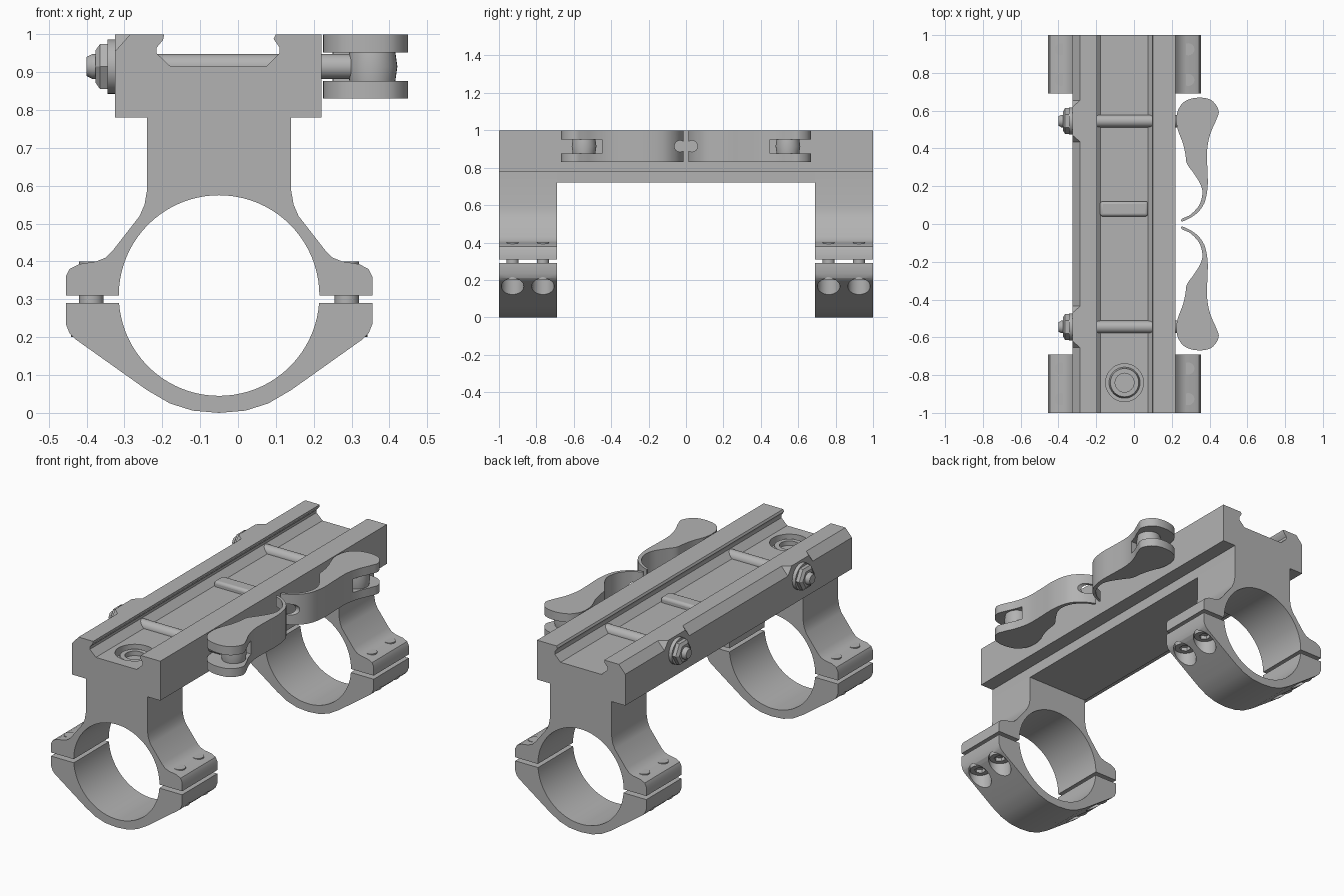
import bpy, bmesh, math
from mathutils import Matrix, Vector

cube = bpy.data.objects.get("Cube")
if cube:
    bpy.data.objects.remove(cube, do_unlink=True)

grey = bpy.data.materials.new("machined_grey")
grey.use_nodes = True
colour = (0.45, 0.45, 0.45, 1)
grey.diffuse_color = colour
grey.node_tree.nodes["Principled BSDF"].inputs["Base Color"].default_value = colour

CX, CZ, BORE = -0.05, 0.31, 0.265   # ring centre and bore radius
BOLT_Z = 0.915


def finish(name, bm):
    bmesh.ops.recalc_face_normals(bm, faces=bm.faces)
    mesh = bpy.data.meshes.new(name)
    bm.to_mesh(mesh)
    bm.free()
    mesh.materials.append(grey)
    obj = bpy.data.objects.new(name, mesh)
    bpy.context.collection.objects.link(obj)
    return obj


def prism(name, profile, lo, hi, axis="Y"):
    """Extrude a flat outline along Y (x, z points) or Z (x, y points)."""
    bm = bmesh.new()
    place = (lambda a, b: (a, lo, b)) if axis == "Y" else (lambda a, b: (a, b, lo))
    face = bm.faces.new([bm.verts.new(place(a, b)) for a, b in profile])
    new = bmesh.ops.extrude_face_region(bm, geom=[face])["geom"]
    step = Vector((0, hi - lo, 0)) if axis == "Y" else Vector((0, 0, hi - lo))
    bmesh.ops.translate(bm, vec=step, verts=[v for v in new if isinstance(v, bmesh.types.BMVert)])
    return finish(name, bm)


def box(name, x, y, z):
    return prism(name, [(x[0], z[0]), (x[1], z[0]), (x[1], z[1]), (x[0], z[1])], *y)


def rod(name, centre, r, lo, hi, axis="Z", sides=32, r2=None):
    """Cylinder or cone from lo to hi along an axis; centre is the other two coordinates."""
    bm = bmesh.new()
    bmesh.ops.create_cone(bm, cap_ends=True, segments=sides, radius1=r,
                          radius2=r if r2 is None else r2, depth=hi - lo)
    mid = (lo + hi) / 2
    if axis == "X":
        m = Matrix.Translation((mid, *centre)) @ Matrix.Rotation(math.pi / 2, 4, "Y")
    else:
        m = Matrix.Translation((*centre, mid))
    bmesh.ops.transform(bm, matrix=m, verts=bm.verts)
    return finish(name, bm)


def cut(obj, *cutters):
    for c in cutters:
        mod = obj.modifiers.new("cut", "BOOLEAN")
        mod.operation, mod.solver, mod.object = "DIFFERENCE", "EXACT", c
        bpy.context.view_layer.objects.active = obj
        bpy.ops.object.modifier_apply(modifier=mod.name)
        bpy.data.objects.remove(c, do_unlink=True)


def spline(pts, steps=5):
    """Closed smooth outline through the points."""
    out, n = [], len(pts)
    for i in range(n):
        p = [Vector(pts[(i + k) % n]) for k in (-1, 0, 1, 2)]
        for s in range(steps):
            t = s / steps
            v = 0.5 * (2 * p[1] + (p[2] - p[0]) * t + (2 * p[0] - 5 * p[1] + 4 * p[2] - p[3]) * t * t
                       + (3 * p[1] - p[0] - 3 * p[2] + p[3]) * t ** 3)
            out.append((v.x, v.y))
    return out


# Rail with dovetail groove
rail = prism("rail", [
    (-0.325, 0.78), (0.22, 0.78), (0.22, 1), (0.1, 1), (0.094, 0.988), (0.11, 0.965), (0.11, 0.95),
    (0.075, 0.915), (-0.178, 0.915), (-0.215, 0.95), (-0.215, 0.965), (-0.198, 0.985), (-0.195, 1),
    (-0.285, 1), (-0.325, 0.955)], -1, 1)
cut(rail, rod("recess_cutter", (CX, -0.84), 0.1, 0.87, 1.05, sides=48))
box("rail_underside", (-0.24, 0.14), (-0.69, 0.69), (0.72, 0.78))

# Screw in the rail floor
floor_screw = rod("floor_screw", (CX, -0.84), 0.085, 0.86, 0.9, r2=0.075)
cut(floor_screw, rod("socket_cutter", (CX, -0.84), 0.05, 0.875, 0.95))

# Recoil lug across the groove
lug = box("recoil_lug", (-0.18, 0.075), (0.04, 0.12), (0.9, 0.945))
mod = lug.modifiers.new("bevel", "BEVEL")
mod.width, mod.segments = 0.015, 3

# Ring clamps: half outlines, mirrored about the ring centre
upper_half = [(0.405, 0.31), (0.405, 0.36), (0.395, 0.38), (0.37, 0.393), (0.325, 0.4), (0.3, 0.41),
              (0.28, 0.43), (0.21, 0.52), (0.197, 0.55), (0.19, 0.59), (0.19, 0.78)]
lower_half = [(0.405, 0.29), (0.405, 0.235), (0.395, 0.21), (0.38, 0.195), (0.19, 0.06),
              (0.13, 0.025), (0.07, 0.006), (0, 0.0)]


def clamp_outline(half, gap_z, sign):
    right = [(CX + u, z) for u, z in half]
    left = [(CX - u, z) for u, z in reversed(half) if u > 0]
    start = math.asin(abs(gap_z - CZ) / BORE)
    arc = []
    for i in range(41):
        a = math.pi - start - (math.pi - 2 * start) * i / 40
        arc.append((CX + BORE * math.cos(a), CZ + sign * BORE * math.sin(a)))
    return right + left + arc


for end, y0 in (("front", -1), ("back", 0.69)):
    y1 = y0 + 0.31
    prism(end + "_upper_clamp", clamp_outline(upper_half, 0.31, 1), y0, y1)
    lower = prism(end + "_lower_clamp", clamp_outline(lower_half, 0.29, -1), y0, y1)
    for side in (-1, 1):
        for y in (y0 + 0.073, y0 + 0.235):
            c = (CX + side * 0.3375, y)
            cut(lower, rod("bore_cutter", c, 0.06, -0.1, 0.245))
            rod("clamp_screw_shank", c, 0.032, 0.22, 0.4)
            head = rod("clamp_screw_head", c, 0.054, 0.2, 0.246)
            cut(head, rod("hex_cutter", c, 0.03, 0.1, 0.225, sides=6))

# Quick release levers and cross bolts
lever_half = [(0.225, 0.54), (0.232, 0.6), (0.27, 0.65), (0.34, 0.669), (0.41, 0.655), (0.448, 0.6),
              (0.435, 0.55), (0.405, 0.48), (0.388, 0.4), (0.388, 0.3), (0.39, 0.2), (0.372, 0.11),
              (0.325, 0.05), (0.258, 0.014), (0.255, 0.028), (0.3, 0.05), (0.345, 0.1), (0.362, 0.16),
              (0.352, 0.21), (0.315, 0.27), (0.28, 0.32), (0.272, 0.37), (0.258, 0.43), (0.235, 0.49)]

for end, s in (("front", -1), ("back", 1)):
    y = s * 0.545
    lever = prism(end + "_lever", spline([(a, s * b) for a, b in lever_half]), 0.83, 1, "Z")
    slot = box("slot_cutter", (0.1, 0.6), sorted((s * 0.45, s * 0.8)), (0.877, 0.952))
    cut(lever, slot, rod("hole_cutter", (s * 0.032, BOLT_Z), 0.03, 0.2, 0.5, "X"))

    # Barrel pivot between the lever cheeks
    barrel = rod(end + "_pivot", (0.355, y), 0.06, 0.872, 0.957)
    bm = bmesh.new()
    bm.from_mesh(barrel.data)
    bmesh.ops.bisect_plane(bm, geom=bm.verts[:] + bm.edges[:] + bm.faces[:],
                           plane_co=(0, 0, BOLT_Z), plane_no=(0, 0, 1))
    for v in bm.verts:
        if abs(v.co.z - BOLT_Z) < 0.01:
            v.co.x += (v.co.x - 0.355) * 0.1
            v.co.y += (v.co.y - y) * 0.1
    bm.to_mesh(barrel.data)
    bm.free()

    rod(end + "_cross_bolt", (y, BOLT_Z), 0.033, -0.385, 0.33, "X")
    rod(end + "_bolt_tip", (y, BOLT_Z), 0.025, -0.4, -0.385, "X", r2=0.033)
    rod(end + "_washer", (y, BOLT_Z), 0.072, -0.345, -0.32, "X")
    rod(end + "_nut", (y, BOLT_Z), 0.068, -0.365, -0.345, "X", sides=6)
    rod(end + "_nut_crown", (y, BOLT_Z), 0.05, -0.376, -0.365, "X", sides=6, r2=0.068)

    # Square boss on the chamfered rail edge behind the nut
    boss = prism(end + "_bolt_boss", [(-0.325, 0.955), (-0.325, 1), (-0.285, 1)], y - 0.11, y + 0.11)
    for v in boss.data.vertices:
        if v.co.x < -0.3 and v.co.z > 0.99:
            v.co.y = y + math.copysign(0.075, v.co.y - y)

# Smooth round surfaces, keep machined edges crisp
bpy.ops.object.select_all(action="DESELECT")
for obj in bpy.context.scene.objects:
    if obj.type == "MESH" and obj.data.materials and obj.data.materials[0] == grey:
        obj.select_set(True)
        bpy.context.view_layer.objects.active = obj
bpy.ops.object.shade_smooth_by_angle(angle=math.radians(30))
bpy.ops.object.select_all(action="DESELECT")
